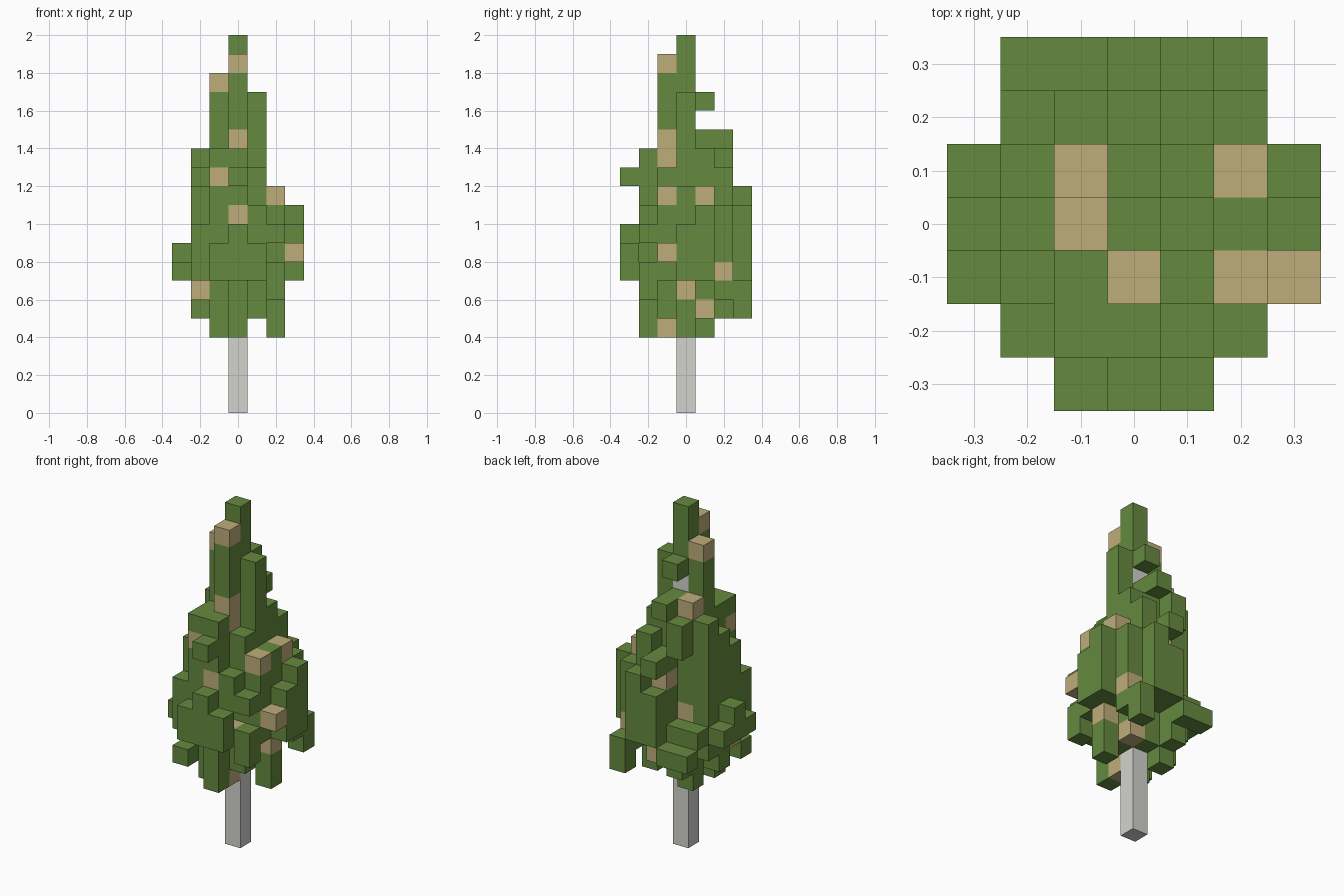
import bpy
import bmesh
from mathutils import Vector

cube = bpy.data.objects.get("Cube")
if cube:
    bpy.data.objects.remove(cube, do_unlink=True)

CELL = 0.1
HALF = 3        # cells on each side of the middle
CROWN = 16      # the trunk ends here, below the tip


def material(name, color):
    mat = bpy.data.materials.new(name)
    mat.use_nodes = True
    mat.diffuse_color = (*color, 1)
    bsdf = mat.node_tree.nodes["Principled BSDF"]
    bsdf.inputs["Base Color"].default_value = (*color, 1)
    bsdf.inputs["Roughness"].default_value = 0.9
    return mat


green = material("leaf green", (0.13, 0.255, 0.05))
tan = material("dry leaf tan", (0.52, 0.42, 0.195))
grey = material("bark grey", (0.65, 0.65, 0.62))

# Leaf columns, back row first: letters count cells above the ground (a = 0)
BOTTOMS = [".gghhf.", ".hfhhg.", "hgeffhh", "hffqfeh", "hgeefhi", ".hhehg.", "..hhh.."]
TOPS = [".hhmlh.", ".iipnl.", "ioppoml", "jnsurmk", "imotnmj", ".koolk.", "..jkj.."]


def level(letter):
    return ord(letter) - ord("a")


leaves = set()
for row, (lows, highs) in enumerate(zip(BOTTOMS, TOPS)):
    for col, (low, high) in enumerate(zip(lows, highs)):
        if low != ".":
            for k in range(level(low), level(high)):
                leaves.add((col - HALF, HALF - row, k))

# Loose leaf tufts that stand clear of the columns, and gaps under tufts
leaves |= {(0, 1, 16), (0, -3, 12), (-2, -2, 5), (-1, 2, 12), (-1, 2, 13)}
leaves -= {(1, -2, 8), (2, -2, 8), (0, 2, 12), (0, 2, 13), (0, 3, 10)}

# Dry leaf cells
dry = {(0, -1, 18), (-1, 0, 17), (0, -1, 14), (0, -1, 13), (-1, 1, 14),
       (-1, -2, 12), (2, -1, 11), (2, 1, 11), (0, -2, 10), (0, 2, 10),
       (3, -1, 8), (-1, 1, 8), (2, 2, 7), (1, -2, 7), (2, 0, 6),
       (-2, -1, 6), (1, 1, 5), (0, -1, 4)}

trunk = {(0, 0, k) for k in range(CROWN)}
solid = leaves | trunk


def build(name, cells, mats, slot):
    """Make one mesh from the open faces of the cells."""
    bm = bmesh.new()
    for cell in sorted(cells):
        centre = Vector(cell) + Vector((0, 0, 0.5))
        for axis in range(3):
            for sign in (-1, 1):
                normal = Vector((0, 0, 0))
                normal[axis] = sign
                if tuple(c + int(n) for c, n in zip(cell, normal)) in solid:
                    continue
                u = Vector((0, 0, 0))
                u[(axis + 1) % 3] = 0.5
                v = normal.cross(u)
                mid = centre + normal * 0.5
                ring = [mid - u - v, mid + u - v, mid + u + v, mid - u + v]
                face = bm.faces.new([bm.verts.new(p * CELL) for p in ring])
                face.material_index = slot(cell)
    bmesh.ops.remove_doubles(bm, verts=bm.verts[:], dist=0.001)
    # Join flat neighbours of one colour
    bmesh.ops.dissolve_limit(bm, angle_limit=0.01, verts=bm.verts[:],
                             edges=bm.edges[:], delimit={"MATERIAL"})
    mesh = bpy.data.meshes.new(name)
    bm.to_mesh(mesh)
    bm.free()
    for mat in mats:
        mesh.materials.append(mat)
    obj = bpy.data.objects.new(name, mesh)
    bpy.context.collection.objects.link(obj)


build("trunk", trunk, [grey], lambda cell: 0)
build("foliage", leaves, [green, tan], lambda cell: int(cell in dry))
